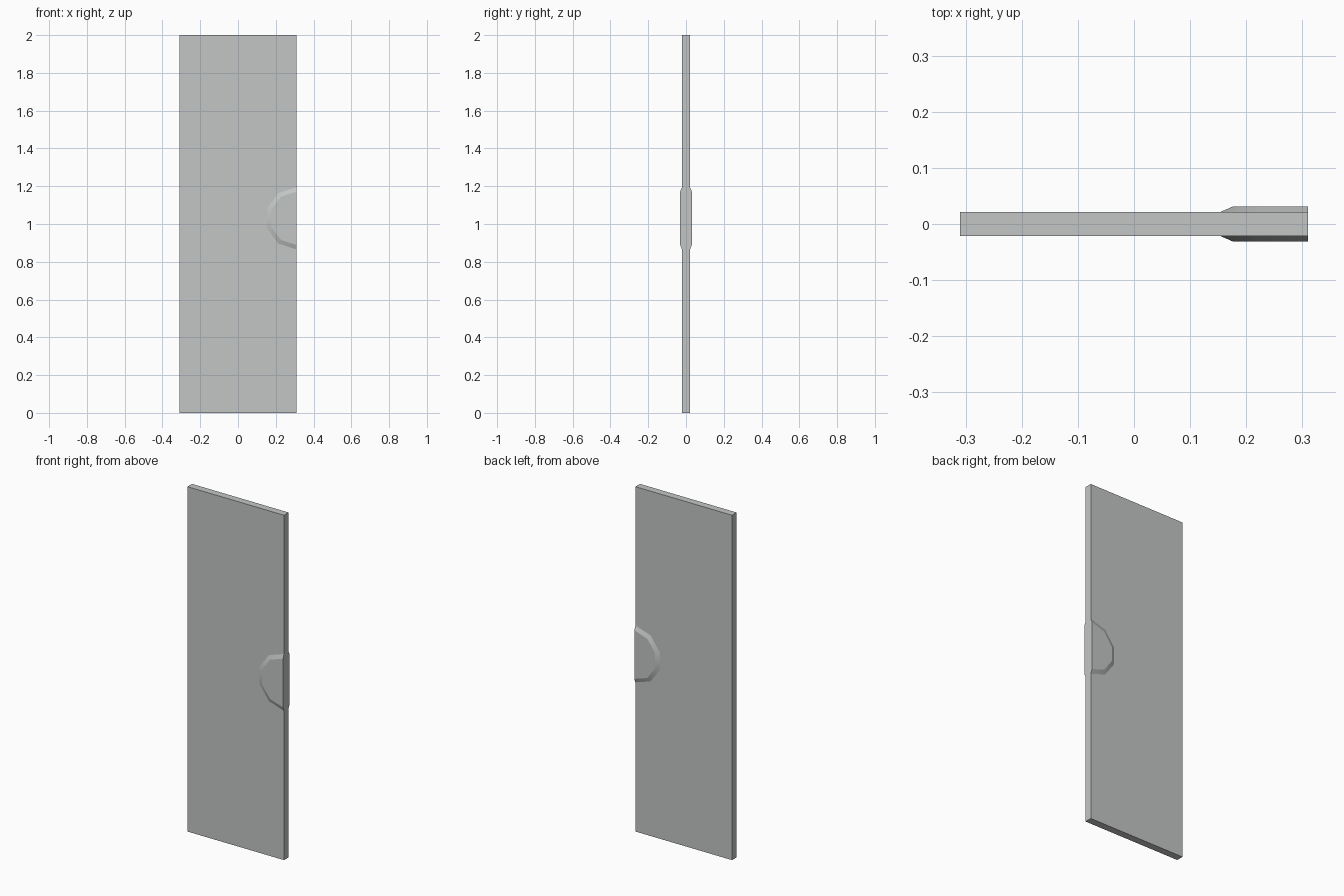
import bpy
import bmesh
import math

HALF_W, HALF_T, HEIGHT = 0.31, 0.021, 2.0
GRIP_Z, RIM_R, TOP_R, GRIP_T = 1.03, 0.165, 0.141, 0.031

cube = bpy.data.objects.get("Cube")
if cube:
    bpy.data.objects.remove(cube, do_unlink=True)

grey = bpy.data.materials.new("pale grey")
grey.use_nodes = True
colour = (0.54, 0.565, 0.55, 1)
grey.diffuse_color = colour
grey.node_tree.nodes["Principled BSDF"].inputs["Base Color"].default_value = colour


def add_object(name, bm):
    mesh = bpy.data.meshes.new(name)
    bm.to_mesh(mesh)
    bm.free()
    mesh.materials.append(grey)
    obj = bpy.data.objects.new(name, mesh)
    bpy.context.collection.objects.link(obj)
    return obj


# Flat rectangular panel
bm = bmesh.new()
bmesh.ops.create_cube(bm, size=1)
bmesh.ops.scale(bm, vec=(2 * HALF_W, 2 * HALF_T, HEIGHT), verts=bm.verts)
bmesh.ops.translate(bm, vec=(0, 0, HEIGHT / 2), verts=bm.verts)
add_object("panel", bm)


def grip(name, side):
    """Raised half decagon with a sloping rim, cut off at the panel edge."""
    bm = bmesh.new()

    def ring(radius, depth):
        angles = [math.radians(90 + 36 * i) for i in range(6)]
        return [bm.verts.new((HALF_W + radius * math.cos(a), side * depth,
                              GRIP_Z + radius * math.sin(a))) for a in angles]

    rim, top = ring(RIM_R, HALF_T), ring(TOP_R, GRIP_T)
    # Sloping rim, shaded smooth along the curve
    for i in range(5):
        quad = [rim[i], rim[i + 1], top[i + 1], top[i]]
        bm.faces.new(quad if side < 0 else quad[::-1]).smooth = True
    # Flat top and the end flush with the panel edge
    end = [rim[-1], rim[0], top[0], top[-1]]
    for loop in (top, end):
        bm.faces.new(loop if side < 0 else loop[::-1])
    return add_object(name, bm)


grip("front_grip", -1)
grip("back_grip", 1)
